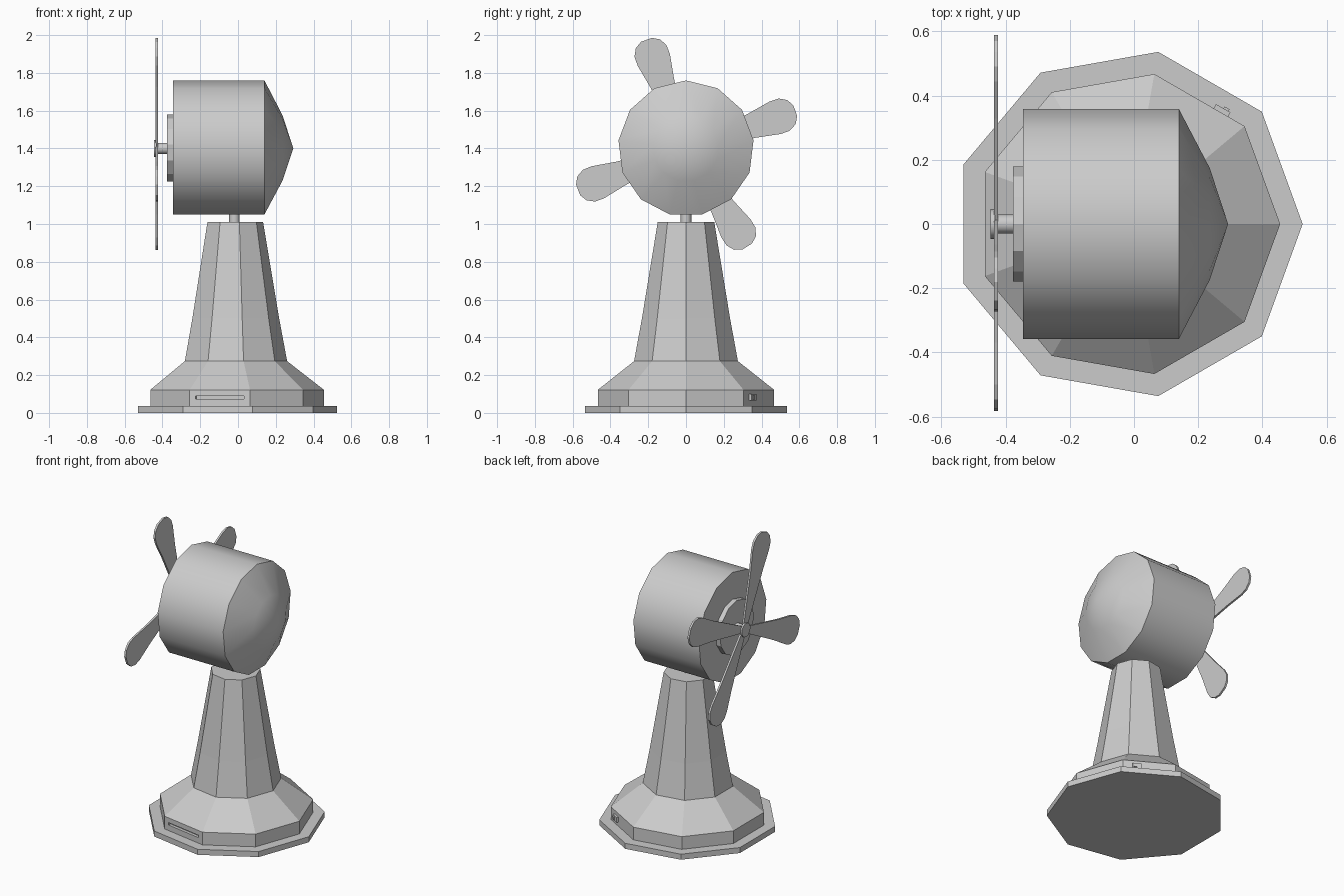
import bpy, bmesh
from math import sin, cos, tau, radians
from mathutils import Matrix

if "Cube" in bpy.data.objects:
    bpy.data.objects.remove(bpy.data.objects["Cube"])

CX = -0.019      # centre of the nine-sided base
AXIS_Z = 1.40    # height of the motor axis


def finish(name, bm, smooth=None):
    bmesh.ops.recalc_face_normals(bm, faces=bm.faces)
    mesh = bpy.data.meshes.new(name)
    bm.to_mesh(mesh)
    bm.free()
    ob = bpy.data.objects.new(name, mesh)
    bpy.context.collection.objects.link(ob)
    if smooth:
        bpy.ops.object.select_all(action='DESELECT')
        ob.select_set(True)
        bpy.context.view_layer.objects.active = ob
        bpy.ops.object.shade_smooth_by_angle(angle=radians(smooth))
    return ob


def lathe(name, profile, sides, along_x=False, smooth=None):
    """Stack rings (position, radius) along z, or along the motor axis."""
    bm = bmesh.new()
    rings = []
    for pos, r in profile:
        ring = []
        for i in range(sides if r > 0 else 1):
            u, v = r * cos(tau * i / sides), r * sin(tau * i / sides)
            ring.append(bm.verts.new((pos, v, AXIS_Z + u) if along_x else (CX + u, v, pos)))
        rings.append(ring)
    for a, b in zip(rings, rings[1:]):
        for i in range(sides):
            j = (i + 1) % sides
            if len(b) == 1:
                bm.faces.new((a[i], a[j], b[0]))
            else:
                bm.faces.new((a[i], a[j], b[j], b[i]))
    for end in (rings[0], rings[-1]):
        if len(end) > 2:
            bm.faces.new(end)
    return finish(name, bm, smooth)


def facet_box(name, angle, shift, z, size):
    """Box centred on a side face of the base; size = (depth, width, height)."""
    bm = bmesh.new()
    m = (Matrix.Translation((CX, 0, z)) @ Matrix.Rotation(radians(angle), 4, 'Z')
         @ Matrix.Translation((0.4455, shift, 0)) @ Matrix.Diagonal((*size, 1)))
    bmesh.ops.create_cube(bm, size=1, matrix=m)
    return finish(name, bm)


# base and tower
lathe("base_plate", [(0, 0.544), (0.037, 0.544)], 9)
tower = lathe("tower", [(0.037, 0.474), (0.122, 0.474), (0.274, 0.279),
                        (0.50, 0.237), (1.01, 0.152)], 9)

# slot in the front face of the base
cutter = facet_box("slot_cutter", -100, 0, 0.082, (0.04, 0.26, 0.016))
cutter.hide_render = True
cutter.hide_viewport = True
cut = tower.modifiers.new("slot", 'BOOLEAN')
cut.operation = 'DIFFERENCE'
cut.solver = 'EXACT'
cut.object = cutter

# switch on the back right face
facet_box("switch_housing", 60, -0.077, 0.082, (0.03, 0.052, 0.034))
facet_box("switch_rocker", 60, -0.087, 0.082, (0.044, 0.018, 0.022))

# pole, motor and shaft
lathe("pole", [(0.98, 0.028), (1.10, 0.028)], 12, smooth=35)
lathe("motor_housing", [(-0.345, 0.36), (0.14, 0.36), (0.236, 0.175), (0.293, 0)],
      13, True, smooth=29)
lathe("motor_cap", [(-0.377, 0.18), (-0.34, 0.18)], 13, True)
lathe("shaft", [(-0.44, 0.03), (-0.37, 0.03)], 12, True, smooth=35)
lathe("hub", [(-0.446, 0.046), (-0.432, 0.046)], 12, True, smooth=35)

# blades
half = [(0.0, 0.018), (0.37, 0.067), (0.50, 0.091), (0.55, 0.09),
        (0.59, 0.068), (0.612, 0.03)]
outline = half + [(r, -w) for r, w in reversed(half)]
for n, angle in enumerate((19, 110, 201, 302), 1):
    bm = bmesh.new()
    face = bm.faces.new([bm.verts.new((-0.436, r, w)) for r, w in outline])
    side = bmesh.ops.extrude_face_region(bm, geom=[face])
    bmesh.ops.translate(bm, vec=(0.013, 0, 0),
                        verts=[v for v in side["geom"] if isinstance(v, bmesh.types.BMVert)])
    blade = finish(f"blade_{n}", bm)
    blade.location.z = AXIS_Z
    blade.rotation_euler.x = radians(angle)
